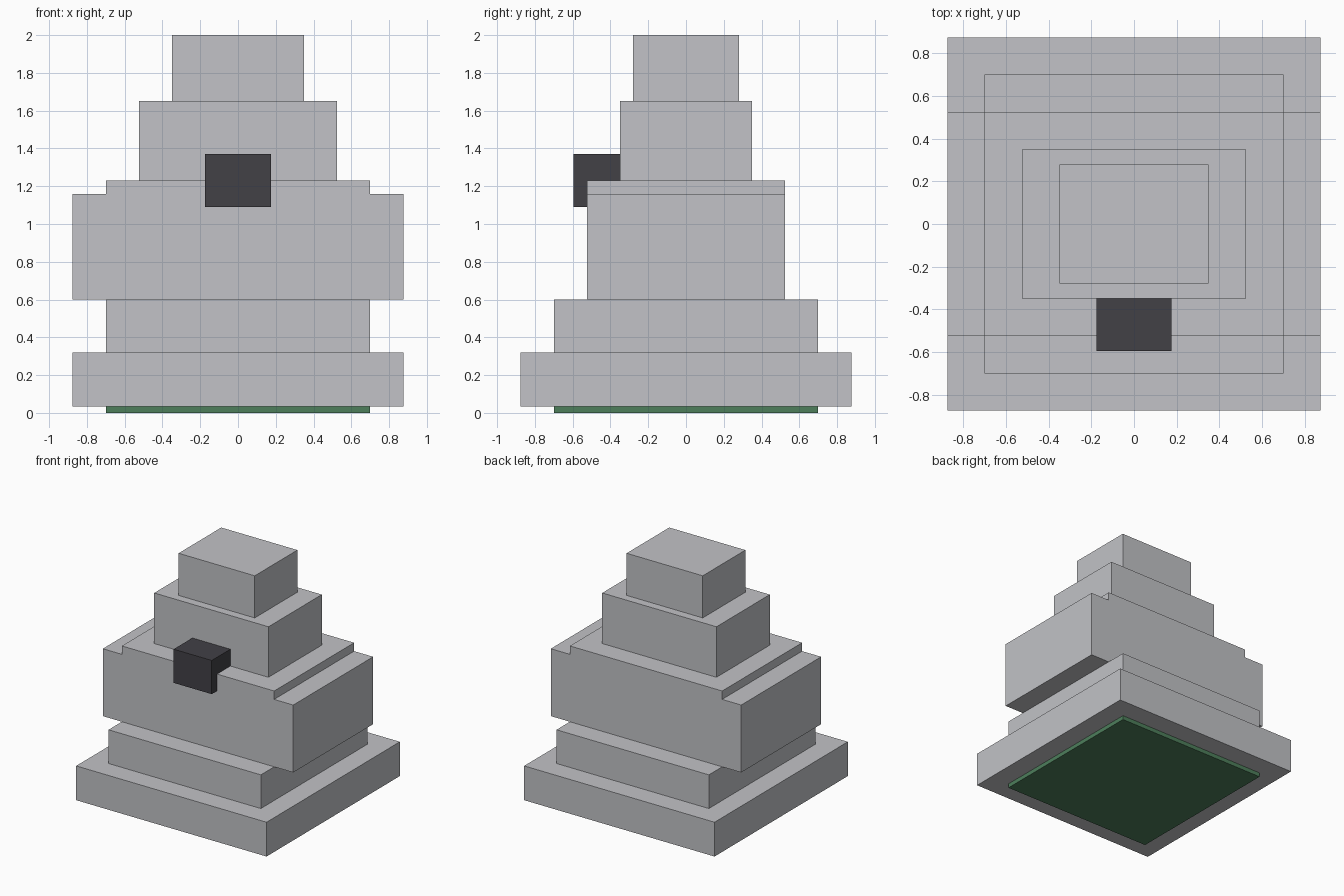
import bpy

default_cube = bpy.data.objects.get("Cube")
if default_cube:
    bpy.data.objects.remove(default_cube, do_unlink=True)


def make_material(name, rgb):
    mat = bpy.data.materials.new(name)
    mat.use_nodes = True
    colour = (*rgb, 1.0)
    mat.diffuse_color = colour
    mat.node_tree.nodes["Principled BSDF"].inputs["Base Color"].default_value = colour
    return mat


def box(name, width, depth, bottom, top, mat, x=0.0, y=0.0):
    """Flat-faced block given by its footprint and its bottom and top heights."""
    bpy.ops.mesh.primitive_cube_add(size=1, location=(x, y, (bottom + top) / 2))
    obj = bpy.context.object
    obj.name = name
    obj.scale = (width, depth, top - bottom)
    bpy.ops.object.transform_apply(location=False, rotation=False, scale=True)
    obj.data.materials.append(mat)
    return obj


grey = make_material("light_grey", (0.54, 0.545, 0.57))
charcoal = make_material("charcoal", (0.054, 0.052, 0.061))
green = make_material("green", (0.075, 0.21, 0.105))

# Stepped base on a thin green plate
box("ground_plate", 1.40, 1.40, 0.0, 0.035, green)
box("base_slab", 1.75, 1.75, 0.035, 0.32, grey)
box("base_step", 1.40, 1.40, 0.32, 0.60, grey)

# Torso with a lower shoulder block on each side
box("torso", 1.40, 1.05, 0.60, 1.23, grey)
for side, sign in (("left", 1), ("right", -1)):
    box(side + "_shoulder", 0.175, 1.05, 0.60, 1.16, grey, x=sign * 0.7875)

# Upper tiers
box("head", 1.05, 0.70, 1.23, 1.65, grey)
box("crown", 0.70, 0.56, 1.65, 2.0, grey)

# Dark block projecting from the front of the head
box("front_block", 0.35, 0.245, 1.09, 1.37, charcoal, y=-0.4725)
